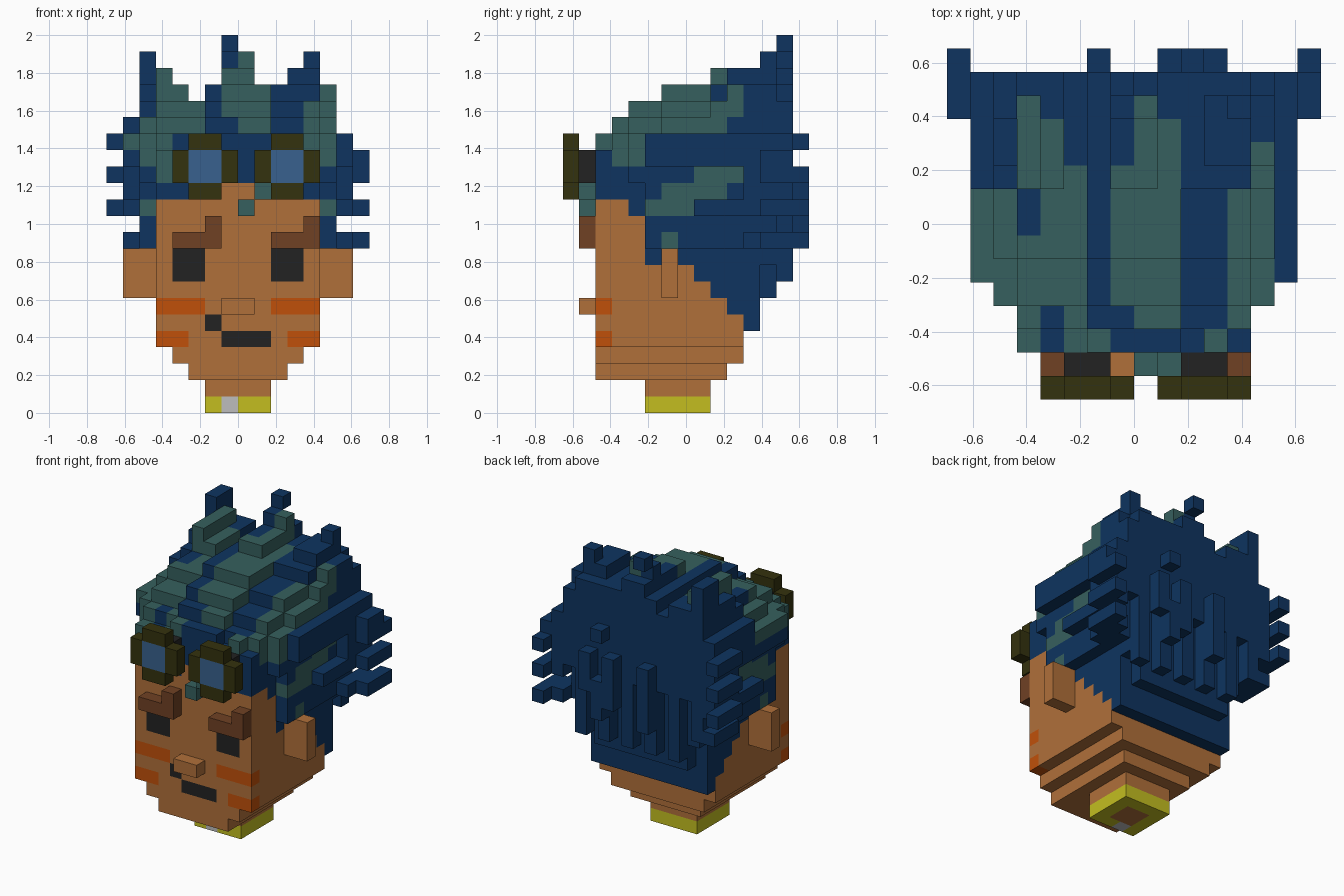
import bpy
import bmesh
from mathutils import Vector

cube = bpy.data.objects.get("Cube")
if cube:
    bpy.data.objects.remove(cube)

CELL = 2 / 23
ORIGIN = Vector((0, -7.5 * CELL, 0))
cells = {}  # (x, y, z) cell -> part name


def linear(v):
    v /= 255
    return v / 12.92 if v <= 0.04045 else ((v + 0.055) / 1.055) ** 2.4


def material(name, *rgb):
    colour = [linear(v) for v in rgb] + [1]
    mat = bpy.data.materials.new(name)
    mat.use_nodes = True
    mat.diffuse_color = colour
    shader = mat.node_tree.nodes["Principled BSDF"]
    shader.inputs["Base Color"].default_value = colour
    shader.inputs["Roughness"].default_value = 0.9
    return mat


def fill(part, xs, ys, zs):
    """Fill a block of cells; each range is (first, end) or a single index."""
    spans = [range(*s) if isinstance(s, tuple) else (s,) for s in (xs, ys, zs)]
    for x in spans[0]:
        for y in spans[1]:
            for z in spans[2]:
                cells[x, y, z] = part


def fill_both(part, xs, ys, zs):
    """Fill a block and its mirror image across x = 0."""
    fill(part, xs, ys, zs)
    a, b = xs if isinstance(xs, tuple) else (xs, xs + 1)
    fill(part, (-b, -a), ys, zs)


skin = material("skin", 176, 112, 58)
navy = material("navy", 14, 52, 96)
teal = material("teal", 54, 96, 94)
olive = material("olive", 52, 50, 14)
glass = material("glass_blue", 56, 97, 142)
brown = material("brown", 112, 65, 36)
dark = material("charcoal", 34, 34, 34)
orange = material("orange", 192, 80, 10)
yellow = material("yellow", 195, 190, 32)
grey = material("light_grey", 190, 190, 190)

# Collar, neck and stepped jaw
fill("collar", (-2, 2), (5, 9), 0)
fill("neck", (-1, 1), (6, 8), 0)
fill("collar_button", -1, 5, 0)
fill("neck", (-2, 2), (5, 9), 1)
fill("head", (-3, 3), (2, 10), 2)
fill("head", (-4, 4), (2, 11), 3)
fill("head", (-5, 5), (2, 11), (4, 14))

# Main hair mass: a stepped height per strand, rising to the back
FRONT_TOP = [17, 18, 19, 19, 20, 20, 20, 21, 22, 22, 22, 21]
UNDERSIDE = [13, 13, 12, 9, 9, 9, 8, 7, 6, 5, 7, 8]
STRAND_CAP = [20, 21, 20, 19, 20, 21, 21, 20, 20, 21, 21, 20]
STREAK_ENDS = {-6: (4, 9), -5: (2, 7), -4: (4, 12), -3: (2, 10), -1: (4, 10),
               0: (3, 13), 1: (3, 12), 4: (3, 9), 5: (4, 11)}
for x in range(-6, 6):
    side = abs(x + 0.5)
    drop = 0 if side < 2 else 1 if side < 5 else 2
    for i, (top, low) in enumerate(zip(FRONT_TOP, UNDERSIDE)):
        y = i + 2
        if side > 5:
            if y < 4:
                continue
            low = 14 if y == 4 else max(low, 10)
        if y == 12 and side > 4:
            low = max(low, 9)
        if y == 13 and x % 2:
            low = 13
        top = min(top - drop, STRAND_CAP[x + 6])
        fill("hair", x, y, (low, top))
        first, end = STREAK_ENDS.get(x, (0, 0))
        if first <= y < end:
            fill("hair_streaks", x, y, (top - 2, top))
fill("head", (-1, 1), 2, 13)
fill("hair_streaks", -5, (9, 13), (18, 21))
fill("hair_streaks", -2, 2, 16)
fill("hair_streaks", 3, 2, 16)

# Slanting streaks above the ears
fill_both("hair_streaks", 5, 6, 10)
fill_both("hair_streaks", 5, (5, 8), 12)
fill_both("hair_streaks", 5, (6, 10), 13)
fill_both("hair_streaks", 5, (8, 11), 14)

# Layered side locks ending in thin tips
fill_both("hair", 6, (5, 14), (15, 17))
fill_both("hair", 6, (11, 14), (13, 15))
fill_both("hair", 6, (8, 14), 12)
fill_both("hair", 6, (11, 14), 10)
fill("hair", -7, (9, 14), 17)
fill("hair_streaks", -7, (5, 9), 16)
for z in (12, 14):
    fill_both("hair", 7, (12, 15), z)
fill("hair", 7, (12, 15), 10)
fill("hair", 7, (12, 14), 15)
fill("hair", -8, (12, 15), 16)

# Back tufts and crown spikes
fill("hair", -2, 14, (10, 15))
fill("hair", 1, 14, (11, 15))
fill("hair", 2, 14, (10, 13))
fill("hair", 3, 14, (12, 15))
fill("hair", 2, 14, 16)
fill("hair", -6, (12, 14), (18, 22))
fill("hair", -1, 13, 22)
fill("hair", (-1, 1), 12, 21)
fill("hair_streaks", 0, 12, 21)
fill("hair", 4, 12, 21)

# Loose curl on the forehead
fill("forehead_curl", 1, 1, 13)
fill("forehead_curl", 0, 1, 12)

# Ears and nose
fill_both("ears", (5, 7), 6, (7, 10))
fill("nose", (-1, 1), 1, 6)

# Eyes, brows, mouth and cheek marks
for x in (-4, 2):
    fill("eyes", (x, x + 2), 2, (8, 10))
fill("eyebrows", (-4, -1), 1, 10)
fill("eyebrows", -2, 1, 11)
fill("eyebrows", (2, 5), 1, 10)
fill("eyebrows", 4, 1, 11)
fill("mouth", (-1, 2), 2, 4)
fill("mouth", -2, 2, 5)
fill_both("cheek_marks", (2, 5), 2, 6)
fill_both("cheek_marks", (3, 5), 2, 4)

# Goggles: frame with open corners, lens in front, dark cup behind
for x in (-4, 1):
    fill("goggle_frame", (x, x + 4), 0, (14, 16))
    fill("goggle_frame", (x + 1, x + 3), 0, (13, 17))
    fill("goggle_lenses", (x + 1, x + 3), 0, (14, 16))
    fill("goggle_cups", (x + 1, x + 3), 1, (14, 16))

PARTS = {
    "head": skin, "neck": skin, "ears": skin, "nose": skin,
    "hair": navy, "hair_streaks": teal, "forehead_curl": teal,
    "goggle_frame": olive, "goggle_lenses": glass, "goggle_cups": dark,
    "eyes": dark, "mouth": dark, "eyebrows": brown, "cheek_marks": orange,
    "collar": yellow, "collar_button": grey,
}


def build(part, mat):
    """Make one mesh from the exposed faces of a part's cells."""
    bm = bmesh.new()
    for cell, owner in cells.items():
        if owner != part:
            continue
        centre = Vector(cell) + Vector((0.5, 0.5, 0.5))
        for axis in range(3):
            for sign in (-1, 1):
                normal = Vector((0, 0, 0))
                normal[axis] = sign
                if tuple(int(c + n) for c, n in zip(cell, normal)) in cells:
                    continue
                a = Vector((0, 0, 0))
                a[(axis + 1) % 3] = 0.5
                b = normal.cross(a)
                mid = centre + normal / 2
                corners = (mid - a - b, mid + a - b, mid + a + b, mid - a + b)
                bm.faces.new([bm.verts.new(ORIGIN + p * CELL) for p in corners])
    bmesh.ops.remove_doubles(bm, verts=bm.verts, dist=CELL / 100)
    mesh = bpy.data.meshes.new(part)
    bm.to_mesh(mesh)
    bm.free()
    mesh.materials.append(mat)
    bpy.context.collection.objects.link(bpy.data.objects.new(part, mesh))


for part, mat in PARTS.items():
    build(part, mat)
